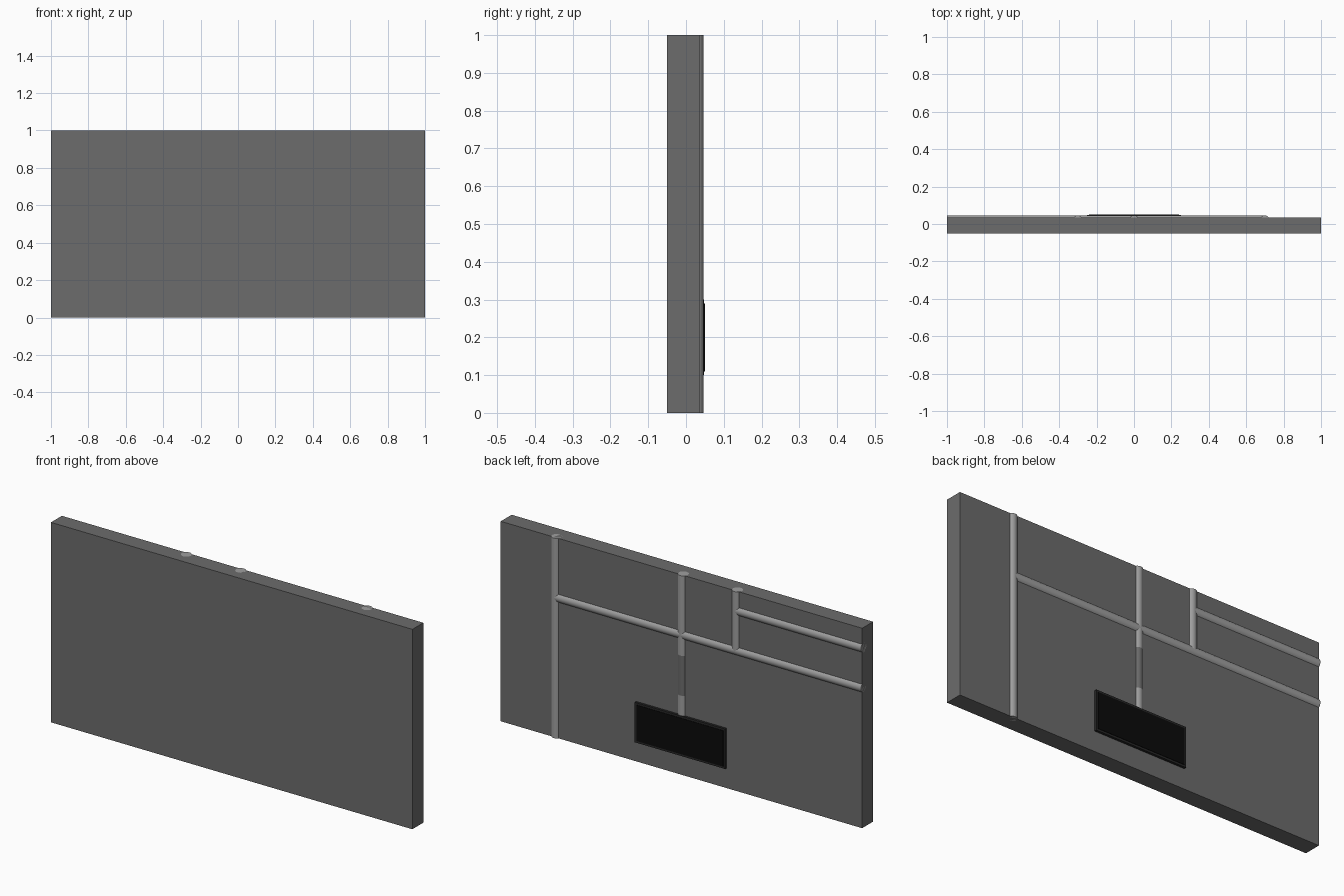
import bpy, math
from mathutils import Vector

if "Cube" in bpy.data.objects:
    bpy.data.objects.remove(bpy.data.objects["Cube"])

def material(name, g):
    m = bpy.data.materials.new(name)
    m.diffuse_color = (g, g, g, 1)
    m.use_nodes = True
    m.node_tree.nodes["Principled BSDF"].inputs["Base Color"].default_value = m.diffuse_color
    return m

wall_mat = material("wall_grey", 0.15)
pipe_mat = material("pipe_grey", 0.35)
dark_mat = material("sleeve_grey", 0.15)
frame_mat = material("frame_black", 0.02)
black_mat = material("screen_black", 0.003)

def box(name, x, y, z, mat):
    """Box from (min, max) ranges."""
    r = (x, y, z)
    bpy.ops.mesh.primitive_cube_add(size=1, location=[(a + b) / 2 for a, b in r])
    o = bpy.context.object
    o.name = name
    o.scale = [b - a for a, b in r]
    o.data.materials.append(mat)

PIPE_Y, PIPE_R = 0.021, 0.025

def pipe(name, start, end, mat=pipe_mat, r=PIPE_R):
    """Half-sunk pipe between two (x, z) points."""
    a = Vector((start[0], PIPE_Y, start[1]))
    b = Vector((end[0], PIPE_Y, end[1]))
    d = b - a
    bpy.ops.mesh.primitive_cylinder_add(vertices=32, radius=r, depth=d.length, location=(a + b) / 2)
    o = bpy.context.object
    o.name = name
    o.rotation_euler = d.to_track_quat('Z', 'Y').to_euler()
    o.data.materials.append(mat)
    bpy.ops.object.shade_smooth_by_angle(angle=math.radians(30))

# Wall slab
box("wall_panel", (-1, 1), (-0.05, 0.036), (0, 1), wall_mat)

# Pipes on the back face
pipe("full_height_pipe", (0.7, 0), (0.7, 1))
pipe("centre_pipe_upper", (0, 0.6), (0, 1))
pipe("centre_pipe_sleeve", (0, 0.4), (0, 0.6), dark_mat)
pipe("centre_pipe_lower", (0, 0.2), (0, 0.4))
pipe("short_pipe", (-0.3, 0.7), (-0.3, 1))
pipe("long_cross_pipe", (-1, 0.7), (0.7, 0.7))
pipe("short_cross_pipe", (-1, 0.9), (-0.3, 0.9))

# Control screen with its frame
box("screen_frame", (-0.25, 0.25), (0.02, 0.048), (0.1, 0.3), frame_mat)
box("screen", (-0.24, 0.24), (0.03, 0.05), (0.11, 0.29), black_mat)
